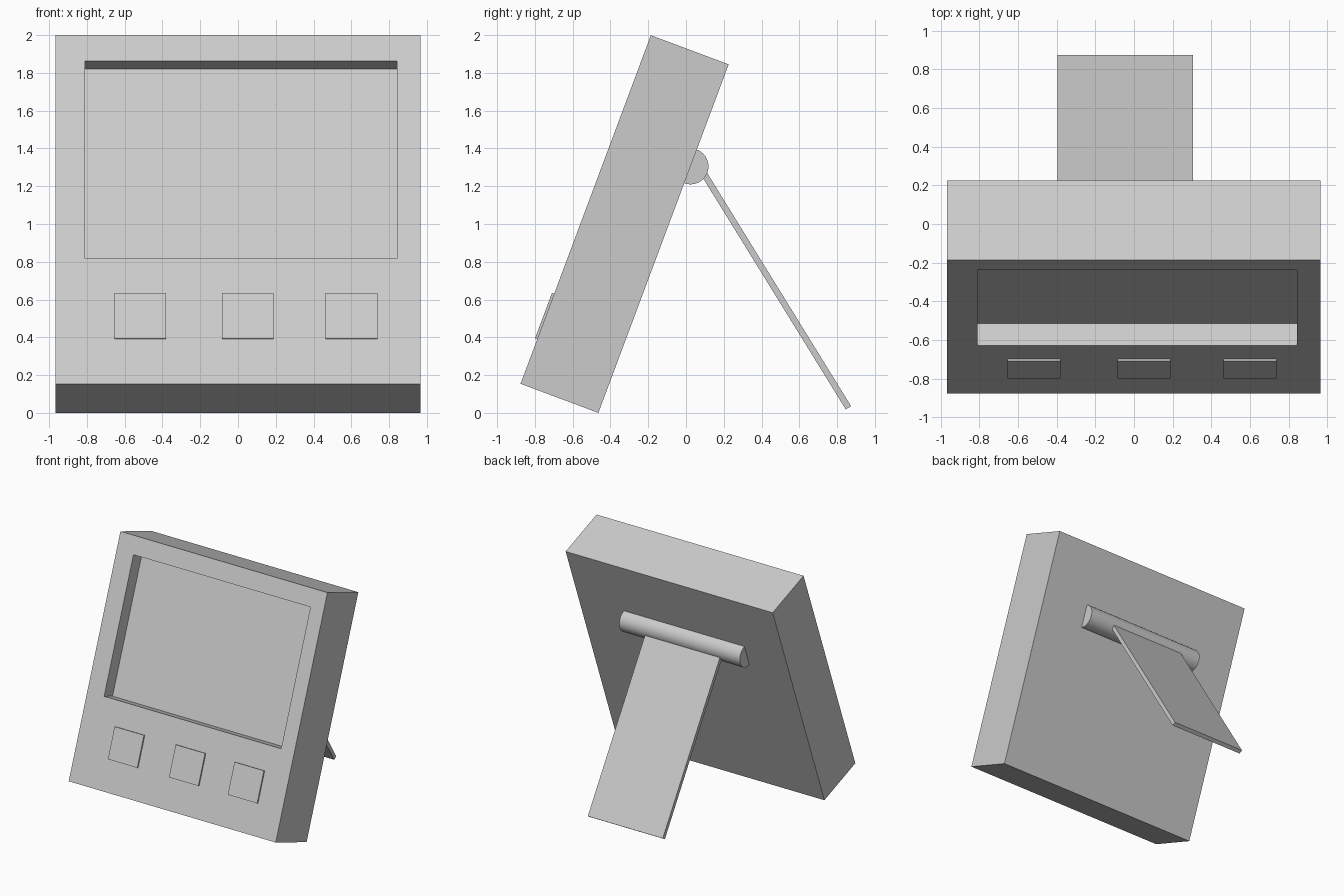
import bpy, bmesh, math
from mathutils import Matrix, Vector

if "Cube" in bpy.data.objects:
    bpy.data.objects.remove(bpy.data.objects["Cube"])

TILT = math.radians(20.5)
W0, W1, H, D = -0.967, 0.965, 1.97, 0.44      # case sides, height, depth
SCREEN = (-0.81, 0.842, 0.709, 1.825)         # x0, x1, low, high on the front face
RECESS = 0.12

# Case frame: origin at the lower front edge, y into the case, z up the front
CASE = Matrix.Translation((0, -0.876, D * math.sin(TILT))) @ Matrix.Rotation(-TILT, 4, 'X')


def new_bm_box(lo, hi):
    bm = bmesh.new()
    bmesh.ops.create_cube(bm, size=1)
    lo, hi = Vector(lo), Vector(hi)
    for v in bm.verts:
        v.co = Vector([lo[i] + (v.co[i] + 0.5) * (hi[i] - lo[i]) for i in range(3)])
    return bm


def add_object(name, bm, matrix):
    bmesh.ops.recalc_face_normals(bm, faces=bm.faces)
    mesh = bpy.data.meshes.new(name)
    bm.to_mesh(mesh)
    bm.free()
    ob = bpy.data.objects.new(name, mesh)
    ob.matrix_world = matrix
    bpy.context.collection.objects.link(ob)
    return ob


# Case with the recessed screen
bm = new_bm_box((W0, 0, 0), (W1, D, H))
bm.normal_update()
front = min(bm.faces, key=lambda f: f.calc_center_median().y)
bmesh.ops.inset_region(bm, faces=[front], thickness=0.1)
mid = front.calc_center_median()
for v in front.verts:
    v.co.x = SCREEN[0] if v.co.x < mid.x else SCREEN[1]
    v.co.z = SCREEN[2] if v.co.z < mid.z else SCREEN[3]
screen = bmesh.ops.extrude_discrete_faces(bm, faces=[front])["faces"][0]
for v in screen.verts:
    v.co.y = RECESS
add_object("case", bm, CASE)

# Row of square buttons
for i, x in enumerate((-0.518, 0.052, 0.601)):
    bm = new_bm_box((x - 0.137, -0.0125, 0.252), (x + 0.137, 0.02, 0.509))
    add_object(f"button_{i + 1}", bm, CASE)

# Half-round hinge bar on the back
R, SEG = 0.095, 24
HINGE_Z = (1.305 - 0.0) / math.cos(TILT)      # distance up the back face
bm = bmesh.new()
arc = [bm.verts.new((-0.585, D + R * math.sin(a), HINGE_Z + R * math.cos(a)))
       for a in (math.pi * k / SEG for k in range(SEG + 1))]
cap = bm.faces.new(arc)
ext = bmesh.ops.extrude_face_region(bm, geom=[cap], use_keep_orig=True)["geom"]
bmesh.ops.translate(bm, vec=(1.125, 0, 0),
                    verts=[g for g in ext if isinstance(g, bmesh.types.BMVert)])
hinge = add_object("hinge_bar", bm, CASE)
bpy.context.view_layer.objects.active = hinge
hinge.select_set(True)
bpy.ops.object.shade_smooth_by_angle(angle=math.radians(30))

# Flat kickstand leg, running from the hinge down to the table
foot, top = Vector((-0.045, 0.86, 0.027)), Vector((-0.045, 0.094, 1.268))
leg = top - foot
lean = Matrix.Translation(foot) @ Matrix.Rotation(math.atan2(-leg.y, leg.z), 4, 'X')
add_object("kickstand", new_bm_box((-0.35, -0.0165, 0), (0.35, 0.0165, leg.length)), lean)
